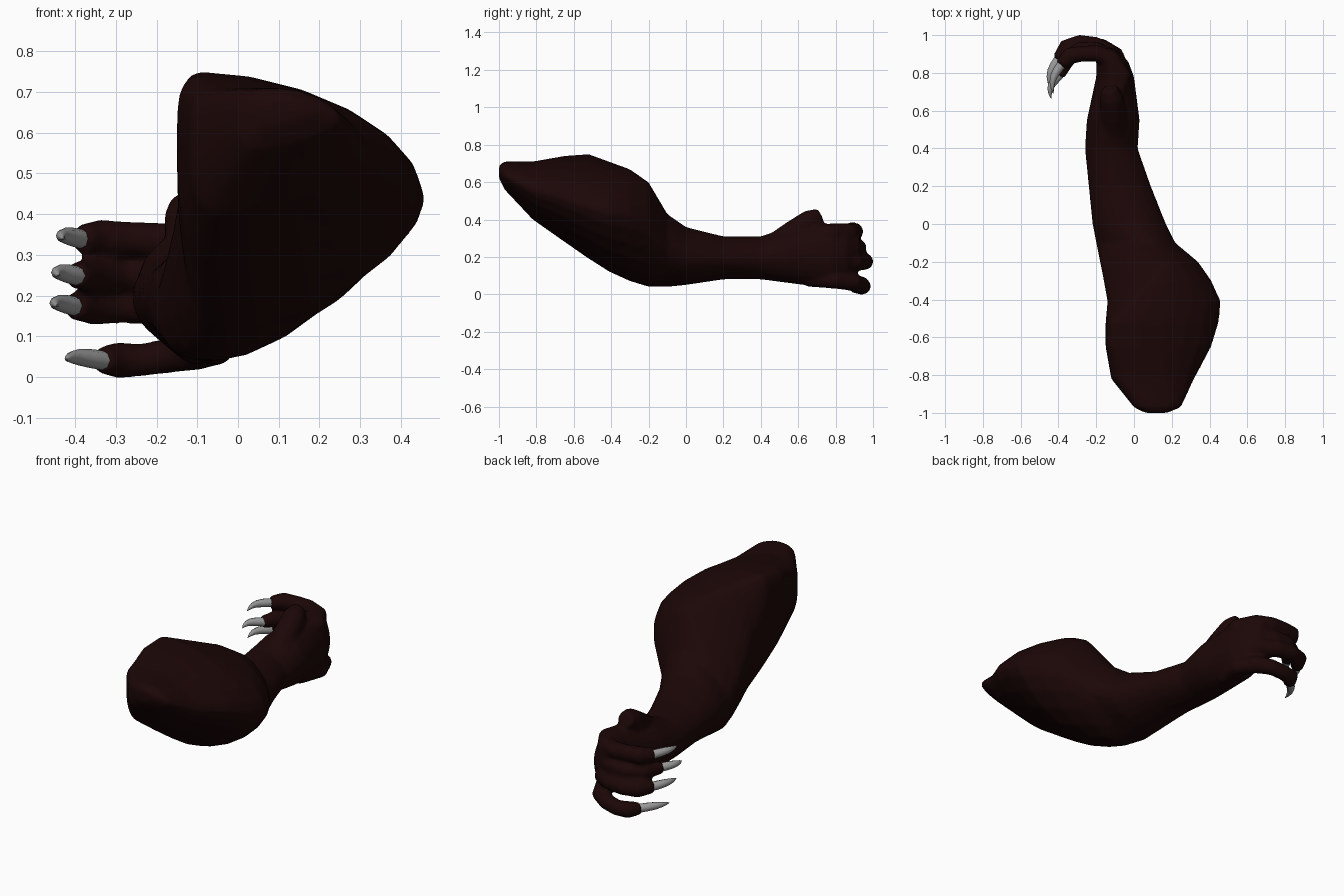
import bpy
import bmesh
import math
from mathutils import Vector

default_cube = bpy.data.objects.get("Cube")
if default_cube:
    bpy.data.objects.remove(default_cube, do_unlink=True)


def make_material(name, colour):
    material = bpy.data.materials.new(name)
    material.use_nodes = True
    material.diffuse_color = colour
    shader = material.node_tree.nodes["Principled BSDF"]
    shader.inputs["Base Color"].default_value = colour
    return material


hide = make_material("dark brown hide", (0.0115, 0.002, 0.002, 1))
horn = make_material("grey horn", (0.32, 0.32, 0.32, 1))


def loft(name, rings, material):
    """Skin a list of equal-length point rings and cap both ends."""
    bm = bmesh.new()
    loops = [[bm.verts.new(point) for point in ring] for ring in rings]
    count = len(loops[0])
    for lower, upper in zip(loops, loops[1:]):
        for i in range(count):
            j = (i + 1) % count
            bm.faces.new((lower[i], lower[j], upper[j], upper[i]))
    bm.faces.new(loops[0])
    bm.faces.new(loops[-1])
    bmesh.ops.recalc_face_normals(bm, faces=bm.faces)
    mesh = bpy.data.meshes.new(name)
    bm.to_mesh(mesh)
    bm.free()
    mesh.materials.append(material)
    part = bpy.data.objects.new(name, mesh)
    bpy.context.collection.objects.link(part)
    bpy.ops.object.select_all(action="DESELECT")
    part.select_set(True)
    bpy.context.view_layer.objects.active = part
    bpy.ops.object.shade_smooth_by_angle(angle=math.radians(60))
    return part


def tube(name, path, radii, material, sides=12):
    """Sweep a round section of changing radius along a path."""
    points = [Vector(p) for p in path]
    rings = []
    for i, centre in enumerate(points):
        ahead = points[min(i + 1, len(points) - 1)]
        behind = points[max(i - 1, 0)]
        tangent = (ahead - behind).normalized()
        side = tangent.cross(Vector((0, 0, 1))).normalized()
        up = side.cross(tangent)
        angles = [math.tau * k / sides for k in range(sides)]
        rings.append([centre + radii[i] * (side * math.cos(a) + up * math.sin(a))
                      for a in angles])
    return loft(name, rings, material)


def arm_section(y, left, right, bottom, top, crest, outer, inner, bulge, sides=24):
    """Lopsided oval made of four superellipse quarters.

    crest places the top point, outer and inner the heights of the side points,
    bulge shapes the upper inner quarter from straight (10) to square (40).
    """
    crest_x = left + (right - left) * crest / 100
    # the underside point moves from the inner side to the middle at the wrist
    keel_x = left + (right - left) * min(0.5, max(0.18, 0.33 + y * 0.004))
    upper_arm = y < 0
    ring = []
    for k in range(sides):
        angle = math.tau * k / sides
        c, s = math.cos(angle), math.sin(angle)
        on_right, on_top = c > 0, s > 0
        if on_top:
            power = 1.75 if on_right else bulge / 10
        else:
            power = (1.6 if on_right else 2.6) if upper_arm else 2
        c = math.copysign(abs(c) ** (2 / power), c)
        s = math.copysign(abs(s) ** (2 / power), s)
        middle = crest_x if on_top else keel_x
        level = outer if on_right else inner
        height = bottom + (top - bottom) * level / 100
        x = middle + c * ((right - middle) if on_right else (middle - left))
        z = height + s * ((top - height) if on_top else (height - bottom))
        ring.append((x / 100, y / 100, z / 100))
    return ring


# Arm from the capped shoulder to the palm, in hundredths: y, left, right,
# bottom, top, crest percent, outer and inner level percent, bulge
stations = (
    (-100, 6, 18, 62, 69, 40, 50, 50, 25),
    (-97, 0, 25, 56, 71, 40, 50, 50, 30),
    (-82, -12, 32, 40, 71, 35, 50, 60, 38),
    (-65, -15, 41, 28, 74, 14, 50, 65, 38),
    (-52, -15, 45, 19, 75, 10, 49, 62, 28),
    (-41, -14, 46, 12, 71, 23, 53, 56, 16),
    (-30, -16, 41, 7, 67, 43, 58, 48, 13),
    (-20, -18, 34, 4, 60, 65, 62, 42, 13),
    (-10, -20, 22, 4, 43, 72, 55, 42, 16),
    (0, -22, 17, 5, 36, 60, 50, 45, 20),
    (20, -24, 9, 8, 31, 50, 50, 50, 20),
    (40, -26, 2, 8, 31, 50, 50, 50, 20),
    (55, -25, 3, 6, 36, 50, 50, 50, 20),
    (78, -20, 0, 3, 38, 50, 50, 50, 22),
    (86, -20, -3, 6, 38, 50, 50, 50, 22),
    (93, -23, -10, 14, 35, 50, 50, 50, 22),
)
arm = loft("arm", [arm_section(*row) for row in stations], hide)

# Stub of the inner digit on top of the wrist
flesh = [tube(
    "thumb_stub",
    [(-0.1, 0.45, 0.24), (-0.11, 0.58, 0.33), (-0.12, 0.67, 0.395), (-0.13, 0.72, 0.42)],
    [0.07, 0.07, 0.062, 0.042], hide)]

# Shared curl of the fingers, seen from above
curl = [(-0.1, 0.65), (-0.06, 0.8), (-0.12, 0.9), (-0.2, 0.945),
        (-0.28, 0.957), (-0.35, 0.93), (-0.395, 0.865)]
swell = [1.1, 1.1, 1.15, 1.05, 1.0, 1.1, 0.8]

# name, forward shift, tip shift, reach, knuckle height, tip height, thickness,
# claw splay, claw length
fingers = (
    ("first", -0.055, 0.03, 0.98, 0.32, 0.34, 0.043, -0.04, 0.15),
    ("second", -0.03, -0.05, 1.01, 0.25, 0.25, 0.041, -0.04, 0.12),
    ("third", 0.003, 0.0, 1.02, 0.17, 0.175, 0.043, -0.04, 0.15),
    ("fourth", -0.008, 0.03, 0.85, 0.085, 0.042, 0.041, -0.085, 0.14),
)
for name, shift, hook, reach, knuckle, tip, thickness, splay, length in fingers:
    path = []
    for i, (x, y) in enumerate(curl):
        blend = min(1, i / 4)
        bend = hook * max(0, i - 4) / 2
        path.append((x * reach, y + shift * blend + bend,
                     knuckle + (tip - knuckle) * blend))
    flesh.append(tube(name + "_finger", path, [thickness * s for s in swell], hide))

    # Hooked claw growing out of the fingertip
    start = Vector(path[-1])
    claw = []
    for step in range(-1, 6):
        t = step / 5
        bow = 0.022 * math.sin(math.pi * t)
        claw.append(start + Vector((splay * t - bow, -length * t, bow / 3)))
    tube(name + "_claw", claw, [0.022, 0.024, 0.023, 0.02, 0.015, 0.009, 0.001], horn, 8)

# Fuse arm, stub and fingers into one skin with soft joins
bpy.ops.object.select_all(action="DESELECT")
for part in flesh + [arm]:
    part.select_set(True)
bpy.context.view_layer.objects.active = arm
bpy.ops.object.join()
fuse = arm.modifiers.new("fuse", "REMESH")
fuse.mode = "VOXEL"
fuse.voxel_size = 0.011
fuse.use_smooth_shade = True
soften = arm.modifiers.new("soften", "SMOOTH")
soften.factor = 0.5
soften.iterations = 5
